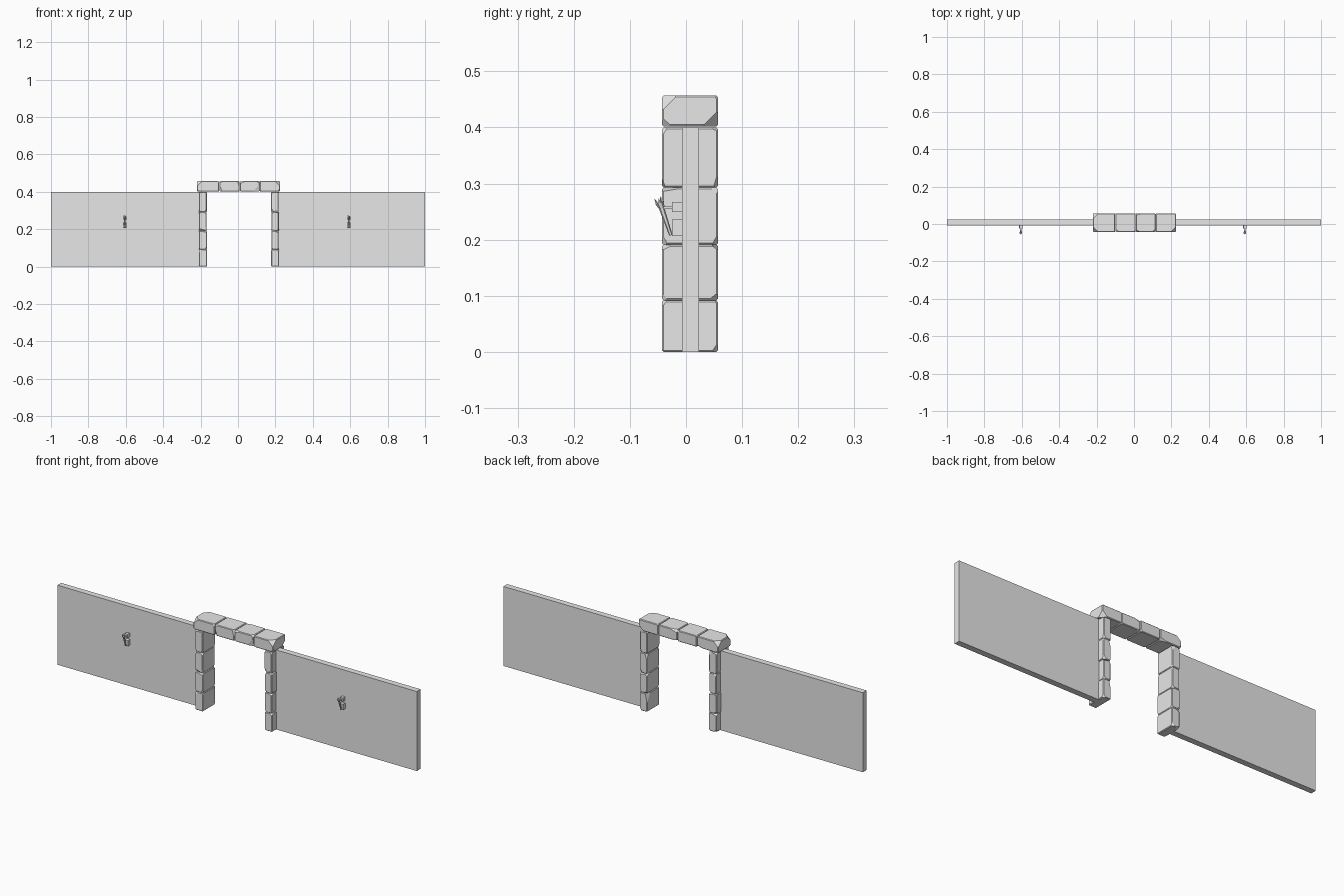
import bpy, bmesh, random
from mathutils import Vector, Matrix

random.seed(7)
if "Cube" in bpy.data.objects:
    bpy.data.objects.remove(bpy.data.objects["Cube"], do_unlink=True)

stone = bpy.data.materials.new("stone_grey")
stone.use_nodes = True
stone.diffuse_color = (0.8, 0.8, 0.8, 1)
stone.node_tree.nodes["Principled BSDF"].inputs["Base Color"].default_value = (0.8, 0.8, 0.8, 1)


def finish(bm, name):
    bmesh.ops.recalc_face_normals(bm, faces=bm.faces)
    mesh = bpy.data.meshes.new(name)
    bm.to_mesh(mesh)
    bm.free()
    mesh.materials.append(stone)
    obj = bpy.data.objects.new(name, mesh)
    bpy.context.collection.objects.link(obj)
    return obj


def add_box(bm, lo, hi):
    lo, hi = Vector(lo), Vector(hi)
    m = Matrix.Translation((lo + hi) / 2) @ Matrix.Diagonal((*(hi - lo), 1))
    bmesh.ops.create_cube(bm, size=1, matrix=m)


def box(name, lo, hi):
    bm = bmesh.new()
    add_box(bm, lo, hi)
    return finish(bm, name)


def slice_off(bm, point, normal):
    geom = bm.verts[:] + bm.edges[:] + bm.faces[:]
    cut = bmesh.ops.bisect_plane(bm, geom=geom, plane_co=point, plane_no=normal, clear_outer=True)
    edges = [e for e in cut["geom_cut"] if isinstance(e, bmesh.types.BMEdge)]
    if edges:
        bmesh.ops.holes_fill(bm, edges=edges, sides=0)


def rough_stone(name, lo, hi, big_corners=()):
    """Hewn block: small bevel, then chipped corners and edges."""
    bm = bmesh.new()
    add_box(bm, lo, hi)
    bmesh.ops.bevel(bm, geom=bm.edges[:], offset=0.003, segments=1, affect='EDGES')
    lo, hi = Vector(lo), Vector(hi)
    mid, half = (lo + hi) / 2, (hi - lo) / 2
    for sx in (-1, 1):
        for sy in (-1, 1):
            for sz in (-1, 1):
                d = Vector((sx, sy, sz))
                corner = mid + d * half
                n = Vector([s * random.uniform(0.15, 1) for s in d]).normalized()
                slice_off(bm, corner - n * random.uniform(0.003, 0.009), n)
    # larger worn corners where asked for
    for d in big_corners:
        corner = mid + Vector(d) * half
        n = Vector(d).normalized()
        slice_off(bm, corner - n * 0.016, n)
    return finish(bm, name)


# Wall panels either side of the doorway
for side, s in (("right", -1), ("left", 1)):
    xs = sorted((s * 0.2, s * 1.0))
    box(side + "_wall", (xs[0], -0.007, 0), (xs[1], 0.023, 0.4))

# Doorway jambs, four stacked stones each
levels = [0, 0.092, 0.191, 0.293, 0.4]
for side, x0, x1 in (("right", -0.21, -0.165), ("left", 0.175, 0.22)):
    for i in range(4):
        j = random.uniform(0, 0.004)
        rough_stone(f"{side}_jamb_stone_{i + 1}", (x0 + j, -0.043, levels[i]),
                    (x1 - random.uniform(0, 0.004), 0.057, levels[i + 1]))

# Lintel, four stones in a row
joints = [-0.22, -0.1, 0.01, 0.115, 0.225]
for i in range(4):
    big = []
    if i == 0:
        big = [(-1, -1, 1), (-1, 1, 1)]
    if i == 3:
        big = [(1, -1, 1), (1, 1, -1)]
    rough_stone(f"lintel_stone_{i + 1}", (joints[i] + 0.001, -0.043, 0.402),
                (joints[i + 1] - 0.001, 0.057, 0.457), big)


def rod(bm, a, b, r1, r2, sides=6):
    a, b = Vector(a), Vector(b)
    turn = (b - a).to_track_quat('Z', 'Y').to_matrix().to_4x4()
    bmesh.ops.create_cone(bm, cap_ends=True, segments=sides, radius1=r1, radius2=r2,
                          depth=(b - a).length, matrix=Matrix.Translation((a + b) / 2) @ turn)


# Wall torches: two bracket blocks, leaning shaft, flared cup with prongs
for side, x in (("right", -0.605), ("left", 0.593)):
    bm = bmesh.new()
    add_box(bm, (x - 0.009, -0.025, 0.207), (x + 0.009, -0.007, 0.236))
    add_box(bm, (x - 0.008, -0.025, 0.249), (x + 0.008, -0.007, 0.267))
    add_box(bm, (x - 0.003, -0.04, 0.255), (x + 0.003, -0.024, 0.259))
    finish(bm, side + "_torch_bracket")

    bm = bmesh.new()
    rod(bm, (x, -0.027, 0.208), (x, -0.044, 0.258), 0.003, 0.005)
    rod(bm, (x, -0.043, 0.256), (x, -0.047, 0.266), 0.005, 0.008)
    for dx, dy, dz in ((-0.006, 0, 0.274), (0.006, 0, 0.274), (0, -0.007, 0.272), (0, 0.004, 0.277)):
        rod(bm, (x + dx * 0.6, -0.047 + dy * 0.5, 0.263), (x + dx, -0.049 + dy, dz), 0.003, 0.0005, 4)
    finish(bm, side + "_torch")
